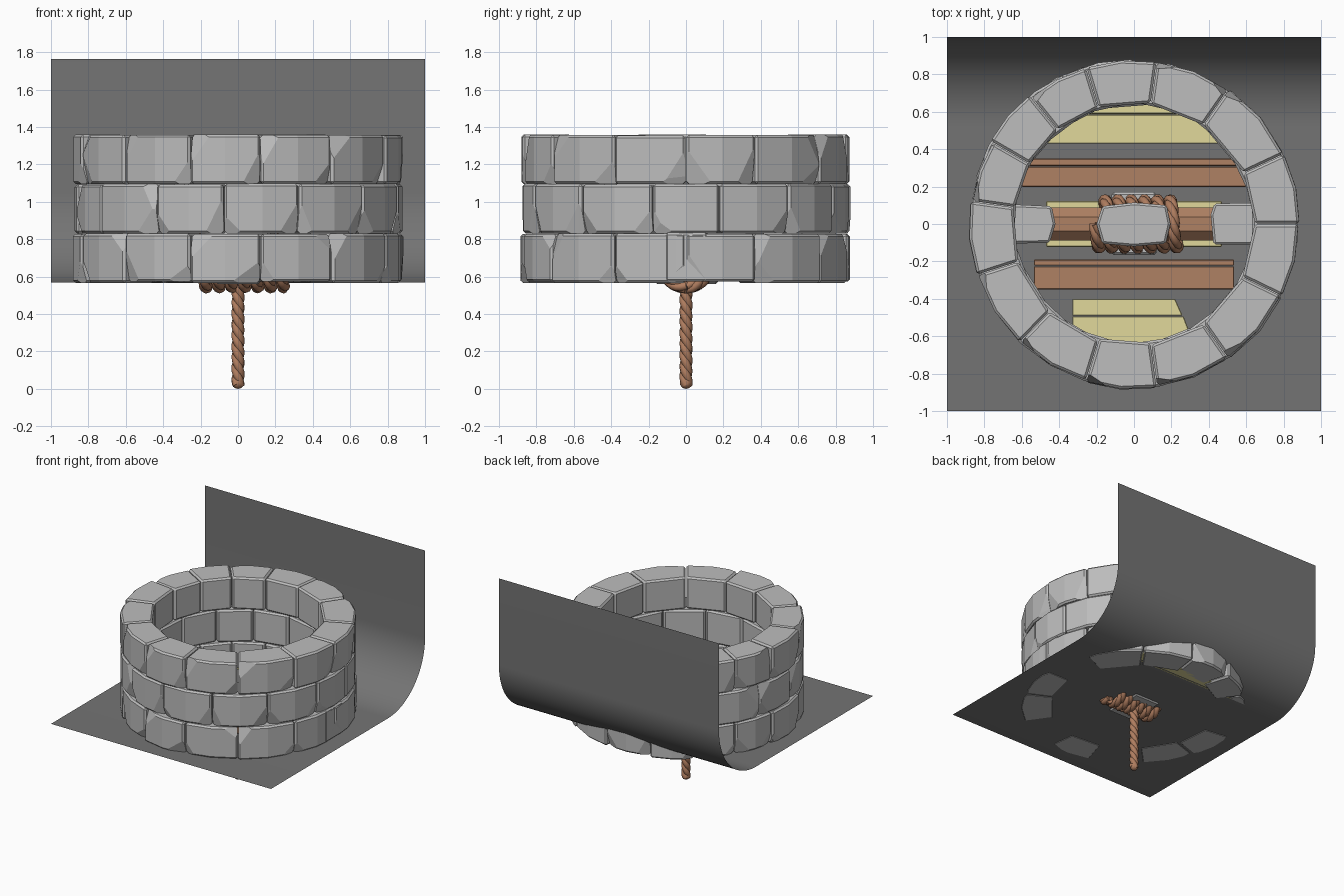
import bpy, bmesh, math, random
from mathutils import Vector

if "Cube" in bpy.data.objects:
    bpy.data.objects.remove(bpy.data.objects["Cube"])

random.seed(7)
FLOOR = 0.57


def material(name, rgb):
    m = bpy.data.materials.new(name)
    m.diffuse_color = (*rgb, 1)
    m.use_nodes = True
    m.node_tree.nodes["Principled BSDF"].inputs["Base Color"].default_value = m.diffuse_color
    return m


STONE = material("stone grey", (0.51, 0.51, 0.51))
SHEET = material("dark grey", (0.175, 0.175, 0.175))
PALE = material("pale yellow wood", (0.75, 0.69, 0.33))
WOOD = material("brown wood", (0.43, 0.22, 0.125))
ROPE = material("rope brown", (0.43, 0.205, 0.115))


def finish(bm, name, mat):
    bmesh.ops.recalc_face_normals(bm, faces=bm.faces)
    me = bpy.data.meshes.new(name)
    bm.to_mesh(me)
    bm.free()
    me.materials.append(mat)
    ob = bpy.data.objects.new(name, me)
    bpy.context.collection.objects.link(ob)
    return ob


def prism(points, z0, z1):
    """Extrude a flat outline between two heights."""
    bm = bmesh.new()
    low = [bm.verts.new((x, y, z0)) for x, y in points]
    high = [bm.verts.new((x, y, z1)) for x, y in points]
    bm.faces.new(low[::-1])
    bm.faces.new(high)
    n = len(points)
    for i in range(n):
        j = (i + 1) % n
        bm.faces.new((low[i], low[j], high[j], high[i]))
    return bm


def bevel(bm, width, min_angle=0.6):
    bm.normal_update()
    edges = [e for e in bm.edges if e.calc_face_angle(0) > min_angle]
    bmesh.ops.bevel(bm, geom=edges, offset=width, segments=1, affect='EDGES')


def chip(bm, corner, normal, depth):
    """Slice a shallow flat chip off one corner."""
    no = normal.normalized()
    geom = bm.verts[:] + bm.edges[:] + bm.faces[:]
    bmesh.ops.bisect_plane(bm, geom=geom, plane_co=corner - no * depth, plane_no=no, clear_outer=True)
    bmesh.ops.holes_fill(bm, edges=[e for e in bm.edges if e.is_boundary], sides=0)


def polar(r, a):
    return (r * math.cos(a), r * math.sin(a))


# Ring wall: three courses of chipped wedge stones
ODD = [0, 25, 55, 82, 107, 129, 150, 172, 198, 226, 253, 278, 305, 334]
EVEN = [12, 39, 64, 90, 115, 139, 164, 188, 213, 240, 265, 292, 320, 348]


def wall_stone(name, a0, a1, z0, z1):
    gap = 0.003
    a0, a1 = math.radians(a0) + gap, math.radians(a1) - gap
    mid = (a0 + a1) / 2
    r = random.uniform(0.87, 0.886)
    ri = random.uniform(0.64, 0.655)
    outer = [polar(r, a0), polar(r + 0.003, mid), polar(r, a1)]
    inner = [polar(ri, a1), polar(ri, a0)]
    bm = prism(outer + inner, z0, z1 + random.uniform(-0.003, 0.003))
    bevel(bm, 0.013)
    radial = Vector((*polar(1, mid), 0))
    side = Vector((-radial.y, radial.x, 0))
    for _ in range(2):
        s, up = random.choice((-1, 1)), random.choice((-1, -1, 1))
        corner = Vector((*polar(r, a1 if s > 0 else a0), z1 if up > 0 else z0))
        normal = radial + side * s * random.uniform(0.4, 0.65) + Vector((0, 0, up * random.uniform(0.2, 0.45)))
        chip(bm, corner, normal, random.uniform(0.03, 0.042))
    finish(bm, name, STONE)


for row, (angles, z0, z1) in enumerate(((ODD, 0.57, 0.83), (EVEN, 0.832, 1.094), (ODD, 1.096, 1.358))):
    for i, a in enumerate(angles):
        b = angles[(i + 1) % 14]
        low = z0 + (random.choice((-0.003, 0.003)) if row == 0 else 0)
        wall_stone(f"wall_stone_{row + 1}_{i + 1}", a, b if b > a else b + 360, low, z1)


# Curved ground sheet that sweeps up behind the well
R = 0.48
profile = [(-1, FLOOR)]
for i in range(25):
    t = math.radians(90 * i / 24)
    profile.append((1 - R + R * math.sin(t), FLOOR + R - R * math.cos(t)))
profile.append((1, 1.765))
bm = bmesh.new()
rows = [[bm.verts.new((x, y, z)) for x in (-1, 1)] for y, z in profile]
for p, q in zip(rows, rows[1:]):
    bm.faces.new((p[0], p[1], q[1], q[0])).smooth = True
finish(bm, "ground_sheet", SHEET)


# Boards across the bottom
def board(name, points, z1, mat):
    bm = prism(points, FLOOR + 0.003, z1)
    bevel(bm, 0.004)
    finish(bm, name, mat)


def rect(x0, x1, y0, y1):
    return [(x0, y0), (x1, y0), (x1, y1), (x0, y1)]


board("front_pale_board", [(-0.33, -0.49), (0.26, -0.49), (0.22, -0.40), (-0.33, -0.40)], 0.62, PALE)
board("front_edge_board", [(-0.33, -0.66), (0.33, -0.66), (0.265, -0.494), (-0.33, -0.494)], 0.617, PALE)
board("front_brown_board", rect(-0.535, 0.535, -0.35, -0.226), 0.63, WOOD)
board("front_brown_strip", rect(-0.535, 0.535, -0.222, -0.19), 0.627, WOOD)
board("centre_pale_board", rect(-0.47, 0.47, -0.122, 0.122), 0.61, PALE)
board("back_brown_board", rect(-0.6, 0.6, 0.198, 0.307), 0.63, WOOD)
board("back_brown_strip", rect(-0.6, 0.6, 0.311, 0.35), 0.627, WOOD)
board("back_pale_board", rect(-0.5, 0.5, 0.43, 0.585), 0.62, PALE)
board("back_edge_board", rect(-0.47, 0.47, 0.589, 0.68), 0.617, PALE)

# Octagonal winding beam
AXIS = 0.67
bm = bmesh.new()
ends = [[bm.verts.new((x, 0.095 * math.cos(a), AXIS + 0.095 * math.sin(a)))
         for a in [math.radians(22.5 + 45 * k) for k in range(8)]] for x in (-0.46, 0.46)]
bm.faces.new(ends[0])
bm.faces.new(ends[1][::-1])
for k in range(8):
    m = (k + 1) % 8
    bm.faces.new((ends[0][k], ends[0][m], ends[1][m], ends[1][k]))
finish(bm, "beam", WOOD)


# Stones holding the beam, and the stone bound by the rope
def block(name, outline, z0, z1, width):
    bm = prism(outline, z0, z1)
    bevel(bm, width)
    finish(bm, name, STONE)


block("left_support_stone", [(-0.86, -0.11), (-0.45, -0.10), (-0.42, 0.0), (-0.44, 0.095), (-0.86, 0.115)],
      0.573, 0.835, 0.012)
block("right_support_stone", [(0.875, -0.11), (0.875, 0.115), (0.43, 0.11), (0.41, 0.05), (0.425, -0.11)],
      0.573, 0.835, 0.012)
block("bound_stone_top", [(-0.17, -0.105), (0.0, -0.12), (0.17, -0.105), (0.195, 0.0), (0.175, 0.10),
                          (0.0, 0.115), (-0.17, 0.095), (-0.2, 0.0)], 0.6, 0.85, 0.012)
block("bound_stone_base", rect(-0.12, 0.12, -0.165, 0.17), 0.56, 0.66, 0.012)


# Twisted rope: strands spiralling round a centre path
def rope(name, path, frame, count, twist, strand=0.022, offset=0.0135):
    cu = bpy.data.curves.new(name, 'CURVE')
    cu.dimensions = '3D'
    cu.bevel_depth = strand
    cu.bevel_resolution = 2
    cu.use_fill_caps = True
    for s in range(3):
        sp = cu.splines.new('POLY')
        sp.points.add(count)
        for i in range(count + 1):
            t = i / count
            u, v = frame(t)
            a = twist * t * math.tau + s * math.tau / 3
            p = path(t) + (u * math.cos(a) + v * math.sin(a)) * offset
            sp.points[i].co = (*p, 1)
        sp.use_smooth = True
    cu.materials.append(ROPE)
    bpy.context.collection.objects.link(bpy.data.objects.new(name, cu))


# Hanging end with a rounded tip
rope("hanging_rope", lambda t: Vector((0, 0, 0.55 - 0.53 * t)),
     lambda t: (Vector((1, 0, 0)), Vector((0, 1, 0))), 90, 3)
bm = bmesh.new()
bmesh.ops.create_uvsphere(bm, u_segments=16, v_segments=8, radius=0.033)
bmesh.ops.translate(bm, verts=bm.verts, vec=(0, 0, 0.033))
for f in bm.faces:
    f.smooth = True
finish(bm, "rope_tip", ROPE)

# Coil round the beam and stone
TURNS = 6.5


def radial(t):
    a = TURNS * math.tau * t + math.pi / 2
    return Vector((0, math.cos(a), math.sin(a)))


rope("coiled_rope", lambda t: Vector((-0.205 + 0.45 * t, 0, AXIS)) + radial(t) * 0.125,
     lambda t: (radial(t), Vector((1, 0, 0))), 320, 22)
